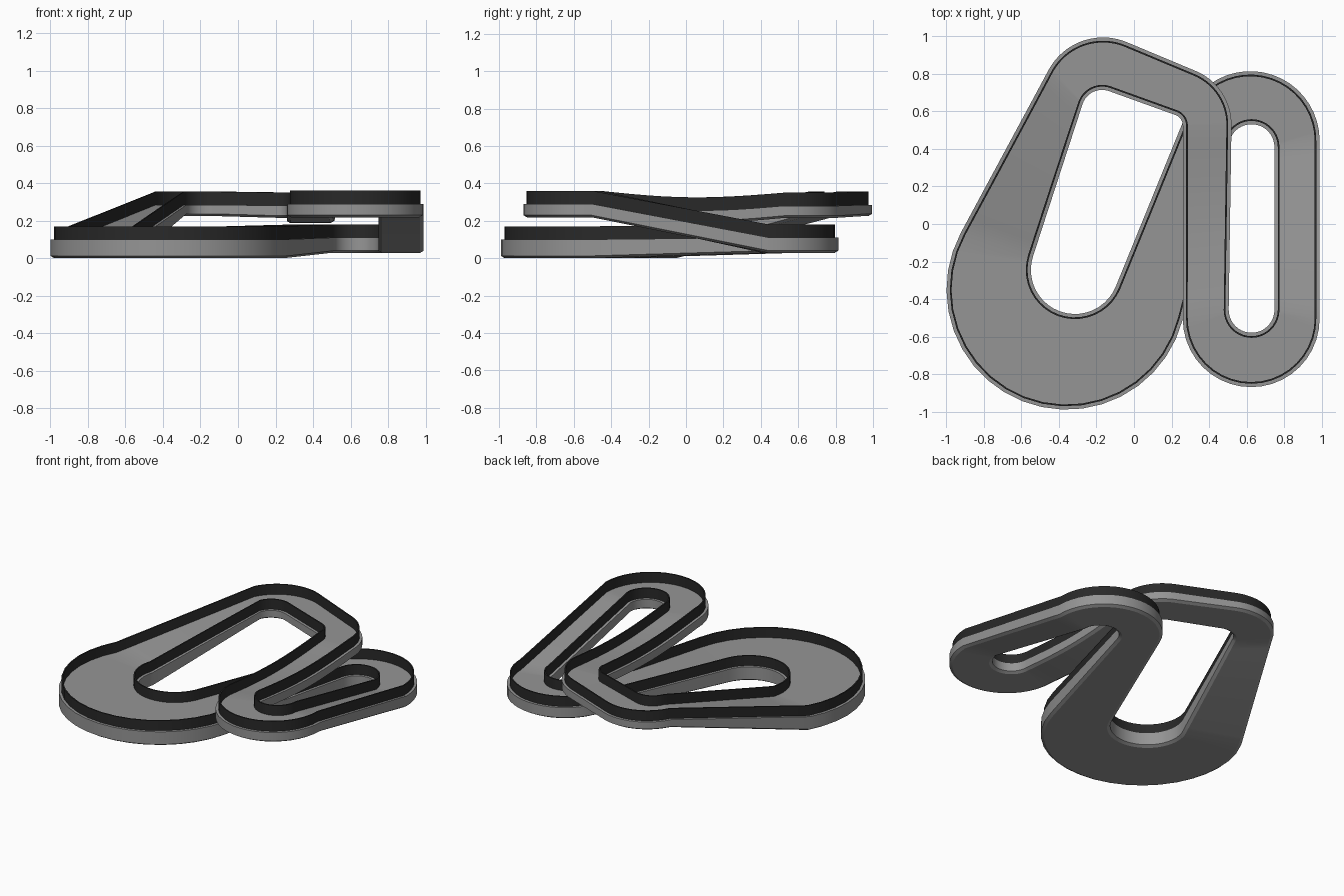
import bpy, math
from mathutils import Vector

cube = bpy.data.objects.get("Cube")
if cube:
    bpy.data.objects.remove(cube)


def material(name, value):
    mat = bpy.data.materials.new(name)
    mat.use_nodes = True
    colour = (value, value, value, 1)
    mat.diffuse_color = colour
    mat.node_tree.nodes["Principled BSDF"].inputs["Base Color"].default_value = colour
    return mat


grey = material("road grey", 0.3)
black = material("barrier black", 0.022)

# Turns in driving order: centre and signed radius of the left and right kerb
# (positive turns right), then road height and slab thickness
turns = [
    ((-0.36, -0.35, 0.64), (-0.315, -0.245, 0.235), 0.10, 0.10),
    ((-0.165, 0.665, 0.33), (-0.17, 0.605, 0.11), 0.285, 0.06),
    ((0.21, 0.53, 0.31), (0.2, 0.525, 0.06), 0.28, 0.065),
    ((0.627, -0.458, -0.122), (0.625, -0.505, -0.365), 0.29, 0.072),
    ((0.627, 0.41, -0.122), (0.62, 0.445, -0.37), 0.11, 0.082),
]
ARC, STRAIGHT, DIP = 20, 12, 0.03


def kerb(circles):
    """Closed edge made of arcs joined by their common tangents."""
    count = len(circles)
    heading = []
    for i, (x, y, r) in enumerate(circles):
        x2, y2, r2 = circles[(i + 1) % count]
        dx, dy = x2 - x, y2 - y
        heading.append(math.atan2(dy, dx) - math.asin((r - r2) / math.hypot(dx, dy)))

    def on(circle, a):
        x, y, r = circle
        return Vector((x - r * math.sin(a), y + r * math.cos(a), 0))

    points = []
    for i, c in enumerate(circles):
        start, end = heading[i - 1], heading[i]
        side = math.copysign(1, c[2])
        sweep = -side * ((side * (start - end)) % math.tau)
        points += [on(c, start + sweep * k / ARC) for k in range(ARC)]
        a, b = on(c, end), on(circles[(i + 1) % count], end)
        points += [a.lerp(b, k / STRAIGHT) for k in range(STRAIGHT)]
    return points


# Height and thickness at every station, ramping along the straights
levels = []
for i, turn in enumerate(turns):
    following = turns[(i + 1) % len(turns)]
    levels += [turn[2:]] * ARC
    for k in range(STRAIGHT):
        t = k / STRAIGHT
        sag = DIP * math.sin(math.pi * t) if i == 2 else 0
        levels.append((turn[2] + (following[2] - turn[2]) * t - sag,
                       turn[3] + (following[3] - turn[3]) * t))

left_kerb = kerb([t[0] for t in turns])
right_kerb = kerb([t[1] for t in turns])


def sweep_part(name, section, mat):
    """Sweep a closed section round the circuit."""
    rings = []
    for a, b, (z, thick) in zip(left_kerb, right_kerb, levels):
        across = (b - a).normalized()
        ring = []
        for edge, inset, height in section(thick):
            p = a + across * inset if edge == "left" else b - across * inset
            ring.append((p.x, p.y, z + height))
        rings.append(ring)
    n, m = len(rings), len(rings[0])
    faces = [(i * m + j, i * m + (j + 1) % m,
              (i + 1) % n * m + (j + 1) % m, (i + 1) % n * m + j)
             for i in range(n) for j in range(m)]
    mesh = bpy.data.meshes.new(name)
    mesh.from_pydata([v for ring in rings for v in ring], [], faces)
    mesh.materials.append(mat)
    obj = bpy.data.objects.new(name, mesh)
    bpy.context.collection.objects.link(obj)
    bpy.ops.object.select_all(action="DESELECT")
    obj.select_set(True)
    bpy.context.view_layer.objects.active = obj
    # Consistent outward faces
    bpy.ops.object.mode_set(mode="EDIT")
    bpy.ops.mesh.select_all(action="SELECT")
    bpy.ops.mesh.normals_make_consistent(inside=False)
    bpy.ops.object.mode_set(mode="OBJECT")
    bpy.ops.object.shade_smooth_by_angle(angle=math.radians(25))


# Road slab with a slightly stepped-in underside
def slab(thick):
    return [("left", 0, 0), ("right", 0, 0), ("right", 0, 0.012 - thick),
            ("right", 0.02, -thick), ("left", 0.02, -thick), ("left", 0, 0.012 - thick)]


sweep_part("road", slab, grey)

# Thin barriers set in from both kerbs
for side in ("left", "right"):
    def barrier(thick, side=side):
        return [(side, 0.018, -0.01), (side, 0.018, 0.07),
                (side, 0.027, 0.07), (side, 0.027, -0.01)]
    sweep_part(side + "_barrier", barrier, black)
